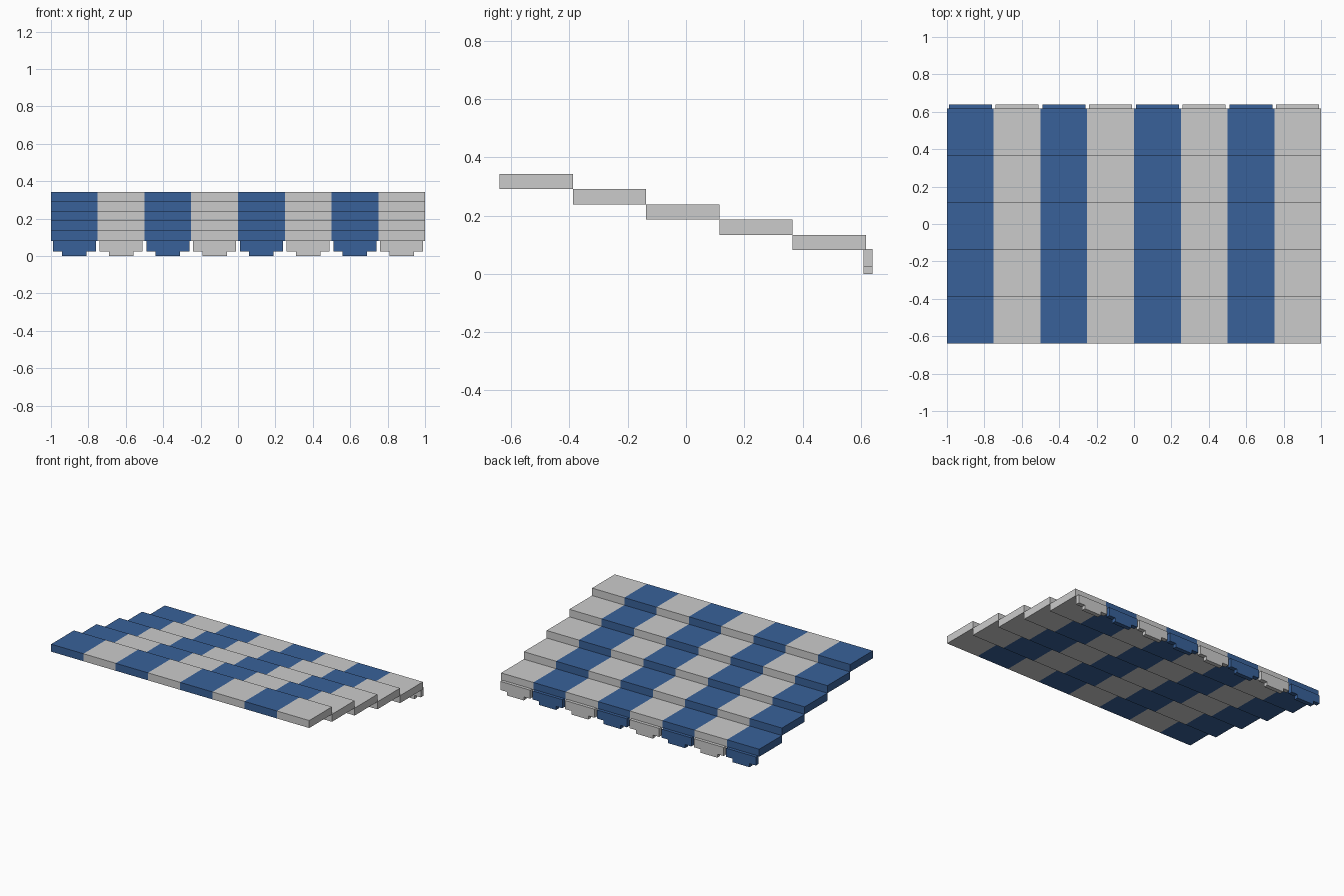
import bpy

if "Cube" in bpy.data.objects:
    bpy.data.objects.remove(bpy.data.objects["Cube"])

blue = bpy.data.materials.new("blue_canvas")
blue.diffuse_color = (0.04, 0.12, 0.32, 1)
blue.use_nodes = True
blue.node_tree.nodes["Principled BSDF"].inputs["Base Color"].default_value = blue.diffuse_color


def box(name, x, y, z, mat=None):
    """Box from (min, max) ranges on each axis."""
    lo, hi = zip(x, y, z)
    bpy.ops.mesh.primitive_cube_add(size=1, location=[(a + b) / 2 for a, b in zip(lo, hi)])
    ob = bpy.context.object
    ob.name = name
    ob.scale = [b - a for a, b in zip(lo, hi)]
    bpy.ops.object.transform_apply(location=False, rotation=False, scale=True)
    if mat:
        ob.data.materials.append(mat)
    return ob


STRIPES, STEPS = 8, 5
WIDTH = 2 / STRIPES
Y_BACK, Y_EDGE = -0.64, 0.618
Z_TOP, Z_EDGE = 0.343, 0.081
DEPTH = (Y_EDGE - Y_BACK) / STEPS
DROP = (Z_TOP - Z_EDGE) / STEPS

for i in range(STRIPES):
    mat = blue if i % 2 == 0 else None
    x0 = -1 + i * WIDTH
    xc = x0 + WIDTH / 2

    # stepped canopy slabs
    for j in range(STEPS):
        y0, z1 = Y_BACK + j * DEPTH, Z_TOP - j * DROP
        box(f"canopy_slab_{i}_{j}", (x0, x0 + WIDTH), (y0, y0 + DEPTH), (z1 - DROP, z1), mat)

    # hanging valance flap with a narrower tip
    box(f"valance_flap_{i}", (xc - 0.115, xc + 0.115), (0.61, 0.64), (0.025, 0.085), mat)
    box(f"valance_tip_{i}", (xc - 0.066, xc + 0.066), (0.61, 0.64), (0, 0.025), mat)
